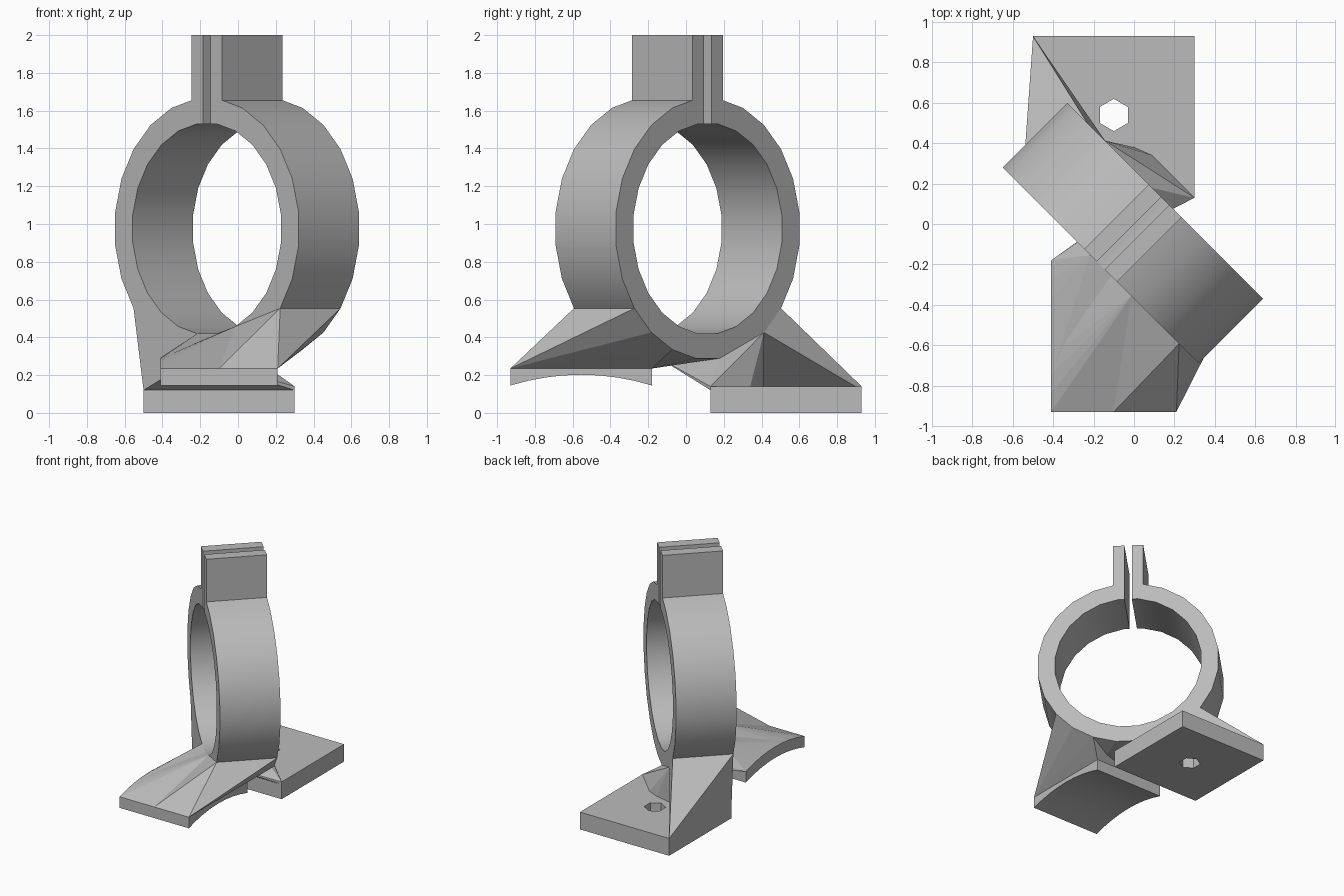
import bpy, bmesh
from math import sin, cos, radians, sqrt, pi
from mathutils import Vector

cube = bpy.data.objects.get("Cube")
if cube:
    bpy.data.objects.remove(cube, do_unlink=True)

grey = bpy.data.materials.new("plain grey")
grey.use_nodes = True
grey.diffuse_color = (0.5, 0.5, 0.5, 1)
grey.node_tree.nodes["Principled BSDF"].inputs["Base Color"].default_value = (0.5, 0.5, 0.5, 1)

# Ring frame: u runs across the ring, v along its bore
S = sqrt(0.5)
CENTRE = Vector((-0.005, -0.045, 0.975))
U, V, Z = Vector((S, -S, 0)), Vector((S, S, 0)), Vector((0, 0, 1))
R_OUT, R_IN, HALF = 0.692, 0.56, 0.226


def finish(name, bm, smooth=True):
    bmesh.ops.recalc_face_normals(bm, faces=bm.faces)
    mesh = bpy.data.meshes.new(name)
    bm.to_mesh(mesh)
    bm.free()
    mesh.materials.append(grey)
    ob = bpy.data.objects.new(name, mesh)
    bpy.context.collection.objects.link(ob)
    if smooth:
        bpy.ops.object.select_all(action="DESELECT")
        ob.select_set(True)
        bpy.context.view_layer.objects.active = ob
        bpy.ops.object.shade_smooth_by_angle(angle=radians(25))
    return ob


def prism(name, outlines, sweep):
    """Fill closed outlines (the later ones are holes) and sweep them."""
    bm = bmesh.new()
    edges = []
    for pts in outlines:
        vs = [bm.verts.new(p) for p in pts]
        edges += [bm.edges.new((a, b)) for a, b in zip(vs, vs[1:] + vs[:1])]
    bmesh.ops.triangle_fill(bm, edges=edges, use_beauty=True)
    res = bmesh.ops.extrude_face_region(bm, geom=bm.faces[:], use_keep_orig=True)
    moved = [g for g in res["geom"] if isinstance(g, bmesh.types.BMVert)]
    bmesh.ops.translate(bm, verts=moved, vec=sweep)
    bmesh.ops.dissolve_limit(bm, angle_limit=0.01, verts=bm.verts, edges=bm.edges)
    return finish(name, bm)


def hull(name, pts):
    bm = bmesh.new()
    for p in pts:
        bm.verts.new(p)
    res = bmesh.ops.convex_hull(bm, input=bm.verts)
    spare = {g for g in res["geom_interior"] + res["geom_unused"]
             if isinstance(g, bmesh.types.BMVert)}
    bmesh.ops.delete(bm, geom=list(spare), context="VERTS")
    bmesh.ops.dissolve_limit(bm, angle_limit=0.01, verts=bm.verts, edges=bm.edges)
    return finish(name, bm, False)


def polar(r, deg):
    return r * sin(radians(deg)), -r * cos(radians(deg))


def ring_edge(r, *angles):
    """Points on both rims of the ring, angles counted from its lowest point."""
    return [CENTRE + U * polar(r, a)[0] + Z * polar(r, a)[1] + V * s
            for a in angles for s in (-HALF, HALF)]


# Split ring with two clamp tabs, one outline
TAB, GAP, TOP = 0.115, 0.028, 2 - CENTRE.z
slot = R_IN * cos(radians(7.5))
shoulder = 0.68
outline = [(GAP, slot), (GAP, TOP), (TAB, TOP), (TAB, shoulder)]
outline += [polar(R_OUT, 157.5 - 15 * i) for i in range(22)]
outline += [(-TAB, shoulder), (-TAB, TOP), (-GAP, TOP), (-GAP, slot)]
outline += [polar(R_IN, -172.5 + 15 * i) for i in range(24)]
prism("clamp_ring", [[CENTRE + U * u + Z * z - V * HALF for u, z in outline]], V * 2 * HALF)

# Flat mounting plate with a six-sided screw hole
X0, X1, Y0, Y1, T = -0.5, 0.3, 0.13, 0.93, 0.14
square = [(X0, Y0, 0), (X1, Y0, 0), (X1, Y1, 0), (X0, Y1, 0)]
hole = [(-0.1 + 0.08 * sin(i * pi / 3), 0.54 + 0.08 * cos(i * pi / 3), 0) for i in range(6)]
prism("mounting_plate", [square, hole], Z * T)

# Arched saddle foot
SX0, SX1, SY, SHALF, RISE = -0.41, 0.21, -0.555, 0.375, 0.057


def arch(x, base, steps=8):
    pts = []
    for i in range(steps + 1):
        t = 2 * i / steps - 1
        pts.append(Vector((x, SY + SHALF * t, base + RISE * (1 - t * t))))
    return pts


prism("saddle_foot", [arch(SX0, 0.145) + arch(SX0, 0.235)[::-1]], Vector((SX1 - SX0, 0, 0)))

# Webs from the saddle up to the ring
MID = -0.1
left_half = arch(MID, 0.235) + arch(SX1, 0.235)
right_half = arch(SX0, 0.235) + arch(MID, 0.235)
hull("saddle_web_high", left_half + ring_edge(R_OUT, 22.5, 37.5, 52.5) + ring_edge(R_IN, 22.5))
for i, a in enumerate((-7.5, 7.5)):
    hull(f"saddle_web_low_{i + 1}",
         right_half + ring_edge(R_OUT, a, a + 15) + ring_edge(R_IN, a, a + 15))

# Webs from the plate up to the ring
side = [(X0, Y0, T), (X0, Y1, T), (X0, Y0, T - 0.02), (X0, Y1, T - 0.02)]
hull("plate_web_side", side + ring_edge(R_OUT, -52.5, -37.5))
base = [(X0, Y0), (X1, Y0), (0.09, 0.34), (0, 0.38), (-0.14, 0.41)]
hull("plate_web_low", [(x, y, z) for x, y in base for z in (T, T - 0.02)]
     + ring_edge(R_OUT, -37.5, -22.5, -7.5))
